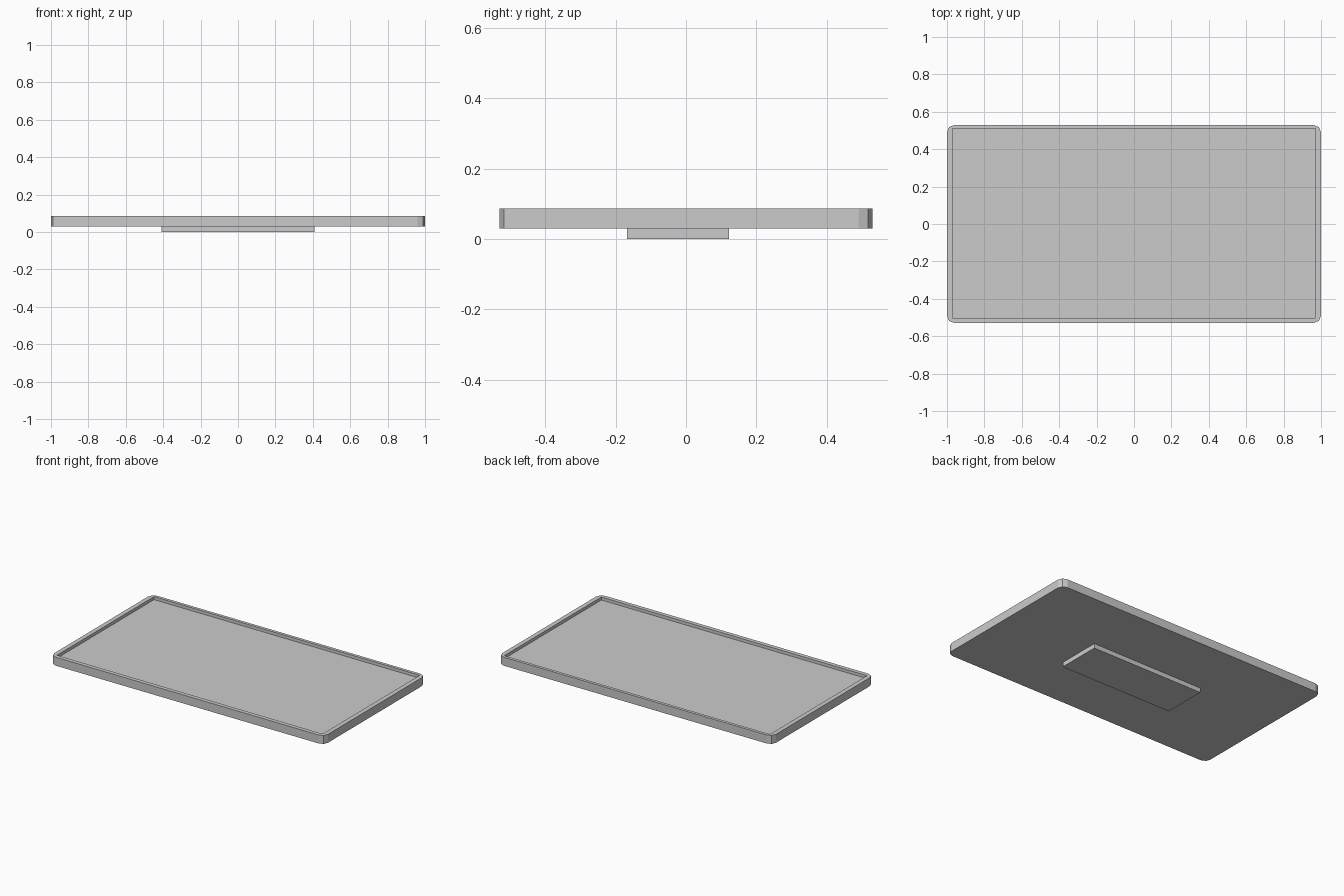
import bpy, bmesh, math

if "Cube" in bpy.data.objects:
    bpy.data.objects.remove(bpy.data.objects["Cube"])

grey = bpy.data.materials.new("plain grey")
grey.diffuse_color = (0.6, 0.6, 0.6, 1)
grey.use_nodes = True
grey.node_tree.nodes["Principled BSDF"].inputs["Base Color"].default_value = grey.diffuse_color


def make_object(name, bm):
    bmesh.ops.recalc_face_normals(bm, faces=bm.faces)
    mesh = bpy.data.meshes.new(name)
    bm.to_mesh(mesh)
    bm.free()
    mesh.materials.append(grey)
    obj = bpy.data.objects.new(name, mesh)
    bpy.context.collection.objects.link(obj)
    return obj


def block(name, x0, x1, y0, y1, z0, z1):
    bm = bmesh.new()
    bmesh.ops.create_cube(bm, size=1)
    for v in bm.verts:
        v.co.x = x0 if v.co.x < 0 else x1
        v.co.y = y0 if v.co.y < 0 else y1
        v.co.z = z0 if v.co.z < 0 else z1
    return make_object(name, bm)


# Tray slab with chamfer-rounded corners, two facets each
HX, HY, R, BOTTOM, TOP = 1.0, 0.53, 0.04, 0.03, 0.086
bm = bmesh.new()
ring = []
for i, (sx, sy) in enumerate([(1, 1), (-1, 1), (-1, -1), (1, -1)]):
    for k in range(3):
        a = math.radians(90 * i + 45 * k)
        ring.append(bm.verts.new((sx * (HX - R) + R * math.cos(a),
                                  sy * (HY - R) + R * math.sin(a), BOTTOM)))
base = bm.faces.new(ring)
walls = bmesh.ops.extrude_face_region(bm, geom=[base], use_keep_orig=True)
for v in [g for g in walls["geom"] if isinstance(g, bmesh.types.BMVert)]:
    v.co.z = TOP
tray = make_object("tray", bm)

# Shallow square-cornered recess in the top
cutter = block("recess_cutter", -0.97, 0.97, -0.503, 0.51, 0.066, 0.2)
cutter.hide_render = True
cutter.hide_set(True)
cut = tray.modifiers.new("recess", "BOOLEAN")
cut.operation = "DIFFERENCE"
cut.solver = "EXACT"
cut.object = cutter

# Foot pad under the tray
block("foot_pad", -0.41, 0.41, -0.168, 0.123, 0.0, BOTTOM)
